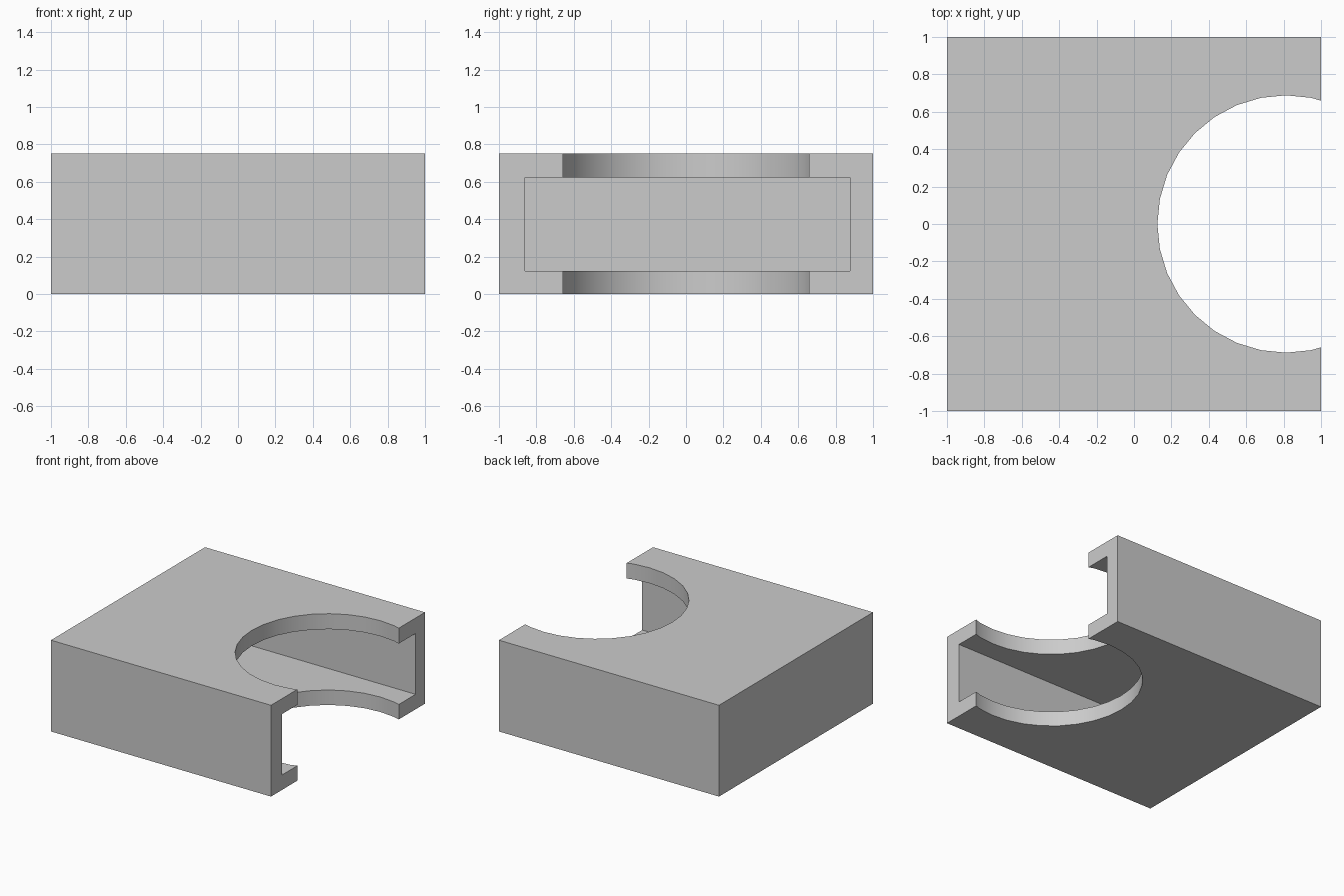
import bpy
import math

if "Cube" in bpy.data.objects:
    bpy.data.objects.remove(bpy.data.objects["Cube"], do_unlink=True)

HEIGHT = 0.75

grey = bpy.data.materials.new("light_grey")
grey.use_nodes = True
colour = (0.6, 0.6, 0.6, 1)
grey.diffuse_color = colour
grey.node_tree.nodes["Principled BSDF"].inputs["Base Color"].default_value = colour


def box(name, low, high):
    """Box spanning two opposite corners."""
    centre = [(a + b) / 2 for a, b in zip(low, high)]
    bpy.ops.mesh.primitive_cube_add(size=1, location=centre)
    obj = bpy.context.object
    obj.name = name
    obj.scale = [b - a for a, b in zip(low, high)]
    bpy.ops.object.transform_apply(location=True, rotation=False, scale=True)
    obj.data.materials.append(grey)
    return obj


# Outer block
housing = box("housing", (-1, -1, 0), (1, 1, HEIGHT))

# Inner pocket, open towards +x
pocket = box("pocket_cutter", (-0.87, -0.86, 0.123), (1.2, 0.877, 0.623))

# Round opening through the top and bottom plates
bpy.ops.mesh.primitive_cylinder_add(
    vertices=32, radius=0.688, depth=2, location=(0.813, 0, HEIGHT / 2))
opening = bpy.context.object
opening.name = "opening_cutter"
opening.data.materials.append(grey)

# Cut both shapes out of the block
bpy.context.view_layer.objects.active = housing
for cutter in (pocket, opening):
    cut = housing.modifiers.new(cutter.name, "BOOLEAN")
    cut.operation = "DIFFERENCE"
    cut.solver = "EXACT"
    cut.object = cutter
    bpy.ops.object.modifier_apply(modifier=cut.name)
    bpy.data.objects.remove(cutter, do_unlink=True)

# Smooth the round rims, keep the corners sharp
bpy.ops.object.select_all(action="DESELECT")
housing.select_set(True)
bpy.context.view_layer.objects.active = housing
bpy.ops.object.shade_smooth_by_angle(angle=math.radians(30))
